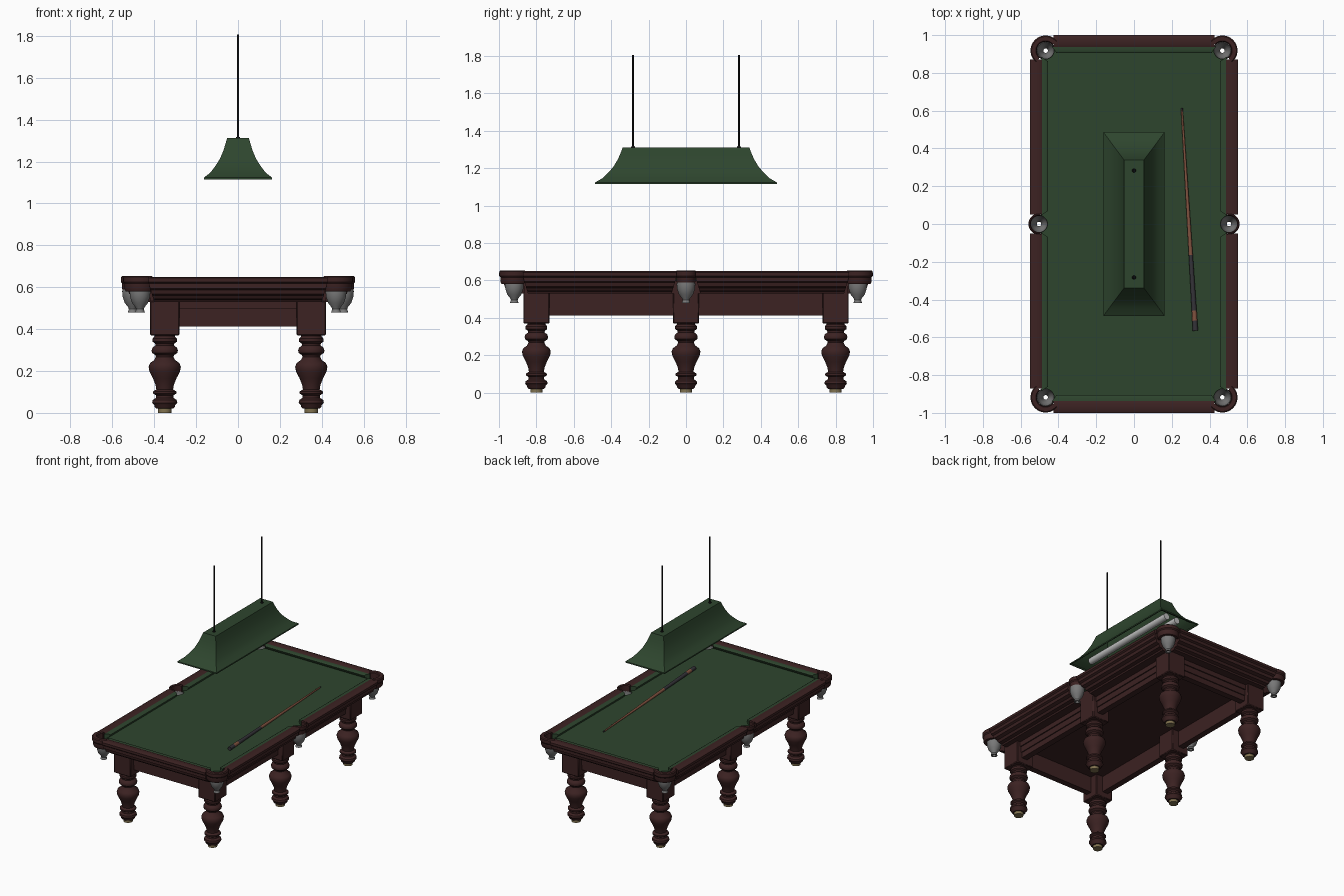
import bpy, bmesh, math
from mathutils import Vector

if "Cube" in bpy.data.objects:
    bpy.data.objects.remove(bpy.data.objects["Cube"])


def material(name, r, g, b):
    m = bpy.data.materials.new(name)
    m.use_nodes = True
    m.diffuse_color = (r, g, b, 1)
    m.node_tree.nodes["Principled BSDF"].inputs["Base Color"].default_value = (r, g, b, 1)
    return m


WOOD = material("dark wood", 0.045, 0.016, 0.016)
CLOTH = material("green cloth", 0.027, 0.06, 0.027)
METAL = material("grey metal", 0.19, 0.19, 0.19)
BRASS = material("brass", 0.22, 0.17, 0.08)
BLACK = material("black", 0.006, 0.006, 0.006)
GRIP = material("charcoal grip", 0.035, 0.033, 0.04)
MAPLE = material("cue wood", 0.22, 0.085, 0.05)
TUBE = material("lamp tube", 0.5, 0.5, 0.5)


def loft(name, rings, mat, loop=False, caps=True):
    """Skin closed rings of equal length; loop joins the last ring to the first."""
    bm = bmesh.new()
    vs = [[bm.verts.new(p) for p in ring] for ring in rings]
    n = len(vs[0])
    for i in range(len(vs) if loop else len(vs) - 1):
        a, b = vs[i], vs[(i + 1) % len(vs)]
        for j in range(n):
            k = (j + 1) % n
            bm.faces.new((a[j], a[k], b[k], b[j]))
    if caps and not loop:
        bm.faces.new(vs[0])
        bm.faces.new(vs[-1])
    bmesh.ops.recalc_face_normals(bm, faces=bm.faces)
    mesh = bpy.data.meshes.new(name)
    bm.to_mesh(mesh)
    bm.free()
    ob = bpy.data.objects.new(name, mesh)
    bpy.context.collection.objects.link(ob)
    mesh.materials.append(mat)
    bpy.ops.object.select_all(action='DESELECT')
    ob.select_set(True)
    bpy.context.view_layer.objects.active = ob
    bpy.ops.object.shade_smooth_by_angle(angle=math.radians(35))
    return ob


def polar(x, y, r, deg, z):
    a = math.radians(deg)
    return (x + r * math.cos(a), y + r * math.sin(a), z)


def lathe(name, profile, x, y, mat, sides=24, loop=False):
    rings = [[polar(x, y, r, 360 * i / sides, z) for i in range(sides)] for r, z in profile]
    return loft(name, rings, mat, loop)


def box(name, x, y, z, mat, bevel=0):
    rings = [[(x[0], y[0], h), (x[1], y[0], h), (x[1], y[1], h), (x[0], y[1], h)] for h in z]
    ob = loft(name, rings, mat)
    if bevel:
        mod = ob.modifiers.new("soft edges", 'BEVEL')
        mod.width = bevel
    return ob


def rod(name, a, b, ra, rb, mat, sides=14):
    a, b = Vector(a), Vector(b)
    q = (b - a).to_track_quat('Z', 'Y')
    rings = [[p + q @ Vector(polar(0, 0, r, 360 * i / sides, 0)) for i in range(sides)]
             for p, r in ((a, ra), (b, rb))]
    return loft(name, rings, mat)


# Pockets: centre and outward direction, anticlockwise round the table
CX, CY, MX = 0.468, 0.918, 0.503
POCKETS = [("right_middle", MX, 0, 0), ("back_a", CX, CY, 45), ("back_b", -CX, CY, 135),
           ("left_middle", -MX, 0, 180), ("front_a", -CX, -CY, 225), ("front_b", CX, -CY, 315)]

# Cloth bed with a bite at each pocket
outline = [polar(x, y, 0.045, axis + 255 - 15 * i, 0) for _, x, y, axis in POCKETS for i in range(11)]
loft("cloth_bed", [[(x, y, z) for x, y, _ in outline] for z in (0.6, 0.617)], CLOTH)
box("table_core", (-0.42, 0.42), (-0.865, 0.865), (0.53, 0.602), WOOD)

# Pocket collars and funnel cups
cup = [(0.046, 0.605), (0.05, 0.58), (0.048, 0.555), (0.038, 0.525), (0.022, 0.505), (0.018, 0.495),
       (0.023, 0.48), (0.012, 0.48), (0.012, 0.5), (0.03, 0.53), (0.042, 0.56), (0.043, 0.605)]
for name, x, y, axis in POCKETS:
    middle = y == 0
    inner, outer, sweep = (0.043, 0.056, 100) if middle else (0.047, 0.08, 95)
    section = [(inner, 0.647), (inner + 0.005, 0.654), (outer - 0.006, 0.654), (outer, 0.648),
               (outer, 0.625), (outer - 0.006, 0.617), (outer - 0.006, 0.592),
               (outer - 0.012, 0.58), (inner, 0.58)]
    arc = [axis - sweep + sweep * i / 9 for i in range(19)]
    loft(name + "_pocket_collar", [[polar(x, y, r, a, z) for r, z in section] for a in arc], WOOD)
    lathe(name + "_pocket_cup", cup, x, y, METAL, loop=True)

# Rails and cushions: sections as (distance in from the outer edge, height)
rail = [(0.065, 0.644), (0.05, 0.65), (0.015, 0.65), (0, 0.643), (0, 0.625), (0.01, 0.617),
        (0.01, 0.595), (0.025, 0.588), (0.03, 0.568), (0.055, 0.56), (0.065, 0.545),
        (0.09, 0.54), (0.095, 0.53), (0.14, 0.53), (0.14, 0.6), (0.065, 0.6)]
cushion = [(0.06, 0.645), (0.085, 0.645), (0.095, 0.638), (0.09, 0.626), (0.078, 0.61), (0.06, 0.61)]


def rail_shrink(d, z):
    return 0.3 * max(0, 0.62 - z)


def cushion_shrink(d, z):
    return 0.7 * (d - 0.06)


def bar(name, section, t0, t1, shrink, place, mat):
    loft(name, [[place(d, t + s * shrink(d, z), z) for d, z in section]
                for t, s in ((t0, 1), (t1, -1))], mat)


for s, side in ((1, "left"), (-1, "right")):
    for e, end in ((1, "back"), (-1, "front")):
        def along_side(d, t, z):
            return (s * (0.55 - d), e * t, z)
        tag = side + "_" + end
        bar(tag + "_rail", rail, 0.05, 0.872, rail_shrink, along_side, WOOD)
        bar(tag + "_cushion", cushion, 0.045, 0.885, cushion_shrink, along_side, CLOTH)
for e, end in ((1, "back"), (-1, "front")):
    def along_end(d, t, z):
        return (t, e * (1 - d), z)
    bar(end + "_rail", rail, -0.427, 0.427, rail_shrink, along_end, WOOD)
    bar(end + "_cushion", cushion, -0.435, 0.435, cushion_shrink, along_end, CLOTH)

# Stepped apron between the leg blocks
for i, (z0, z1, out) in enumerate([(0.412, 0.452, 0.015), (0.452, 0.495, 0.008), (0.495, 0.532, 0)]):
    for s in (-1, 1):
        xs = sorted((s * 0.335, s * (0.395 - out)))
        ys = sorted((s * 0.785, s * (0.845 - out)))
        box("side_apron", xs, (-0.78, 0.78), (z0, z1), WOOD)
        box("end_apron", (-0.33, 0.33), ys, (z0, z1), WOOD)

# Turned legs with square blocks and brass feet
leg = [(0.04, 0.02), (0.048, 0.028), (0.05, 0.038), (0.06, 0.048), (0.057, 0.062), (0.042, 0.072),
       (0.042, 0.084), (0.056, 0.093), (0.056, 0.102), (0.04, 0.112), (0.044, 0.135),
       (0.056, 0.165), (0.073, 0.198), (0.077, 0.22), (0.07, 0.238), (0.05, 0.252), (0.042, 0.268),
       (0.045, 0.276), (0.06, 0.286), (0.063, 0.298), (0.058, 0.312), (0.044, 0.322),
       (0.046, 0.332), (0.058, 0.34), (0.058, 0.355), (0.048, 0.366), (0.048, 0.375)]
for x in (-0.35, 0.35):
    for y in (-0.8, 0, 0.8):
        lathe("leg", leg, x, y, WOOD, 28)
        lathe("leg_foot", [(0.032, 0), (0.032, 0.022)], x, y, BRASS)
        box("leg_block", (x - 0.07, x + 0.07), (y - 0.07, y + 0.07), (0.37, 0.535), WOOD, 0.005)

# Cue lying on the cloth
tip, butt = Vector((0.253, 0.615, 0.623)), Vector((0.325, -0.565, 0.631))
marks = [(0, 0.012, GRIP, "cue_tip"), (0.012, 0.66, MAPLE, "cue_shaft"), (0.66, 0.91, GRIP, "cue_grip"),
         (0.91, 0.955, MAPLE, "cue_band"), (0.955, 1, GRIP, "cue_butt")]
for a, b, mat, name in marks:
    rod(name, tip.lerp(butt, a), tip.lerp(butt, b), 0.005 + 0.009 * a, 0.005 + 0.009 * b, mat)

# Hanging lamp: flared shade, tubes and rods
flare = [(1, 1.115), (1, 1.124), (0.72, 1.148), (0.5, 1.18), (0.32, 1.212), (0.17, 1.25), (0.07, 1.285), (0, 1.312)]


def shade_ring(t, z, inset=0):
    hx, hy = 0.052 + 0.11 * t - inset, 0.338 + 0.148 * t - inset
    return [(-hx, -hy, z), (hx, -hy, z), (hx, hy, z), (-hx, hy, z)]


lining = [shade_ring(t, z - (0.006 if t < 1 else 0), 0.006) for t, z in flare]
loft("lamp_shade", lining[::-1] + [shade_ring(t, z) for t, z in flare], CLOTH)
for x in (-0.045, 0.045):
    rod("lamp_tube", (x, -0.4, 1.145), (x, 0.4, 1.145), 0.024, 0.024, TUBE, 20)
for y in (-0.283, 0.283):
    rod("lamp_rod", (0, y, 1.31), (0, y, 1.806), 0.005, 0.005, BLACK)
    lathe("lamp_rod_cap", [(0.011, 1.31), (0.008, 1.318)], 0, y, BLACK, 16)
